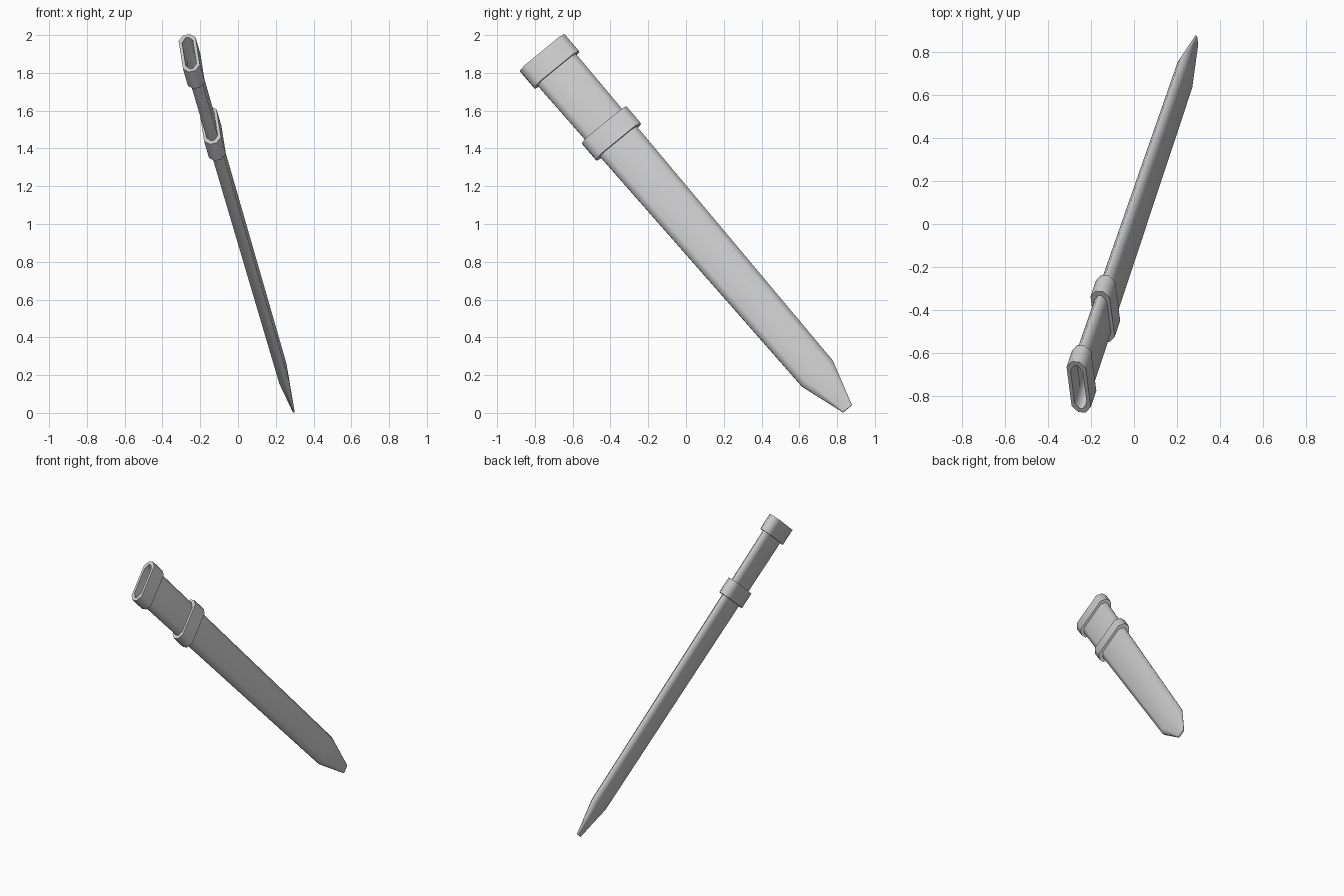
import bpy, bmesh, math
from mathutils import Vector

if "Cube" in bpy.data.objects:
    bpy.data.objects.remove(bpy.data.objects["Cube"])

# Long axis runs from the open mouth down to the tip
MOUTH = Vector((-0.258, -0.76, 1.905))
TIP = Vector((0.292, 0.855, 0.022))
AXIS = (TIP - MOUTH).normalized()
LENGTH = (TIP - MOUTH).length
WIDE = Vector((-0.03, 0.24, 0.192))
WIDE = (WIDE - AXIS * WIDE.dot(AXIS)).normalized()
THICK = AXIS.cross(WIDE)


def section(bm, s, w, f, t, e):
    """Flattened octagon: half width w, flat half width f, half thickness t, edge half thickness e."""
    pts = [(w, e), (f, t), (-f, t), (-w, e), (-w, -e), (-f, -t), (f, -t), (w, -e)]
    return [bm.verts.new(MOUTH + AXIS * s + WIDE * a + THICK * b) for a, b in pts]


def loft(name, sections, cap_end=False, closed=False):
    bm = bmesh.new()
    rings = [section(bm, *p) for p in sections]
    pairs = list(zip(rings, rings[1:]))
    if closed:
        pairs.append((rings[-1], rings[0]))
    for a, b in pairs:
        for i in range(8):
            j = (i + 1) % 8
            bm.faces.new((a[i], a[j], b[j], b[i]))
    if cap_end:
        bm.faces.new(rings[-1])
    bmesh.ops.recalc_face_normals(bm, faces=bm.faces)
    mesh = bpy.data.meshes.new(name)
    bm.to_mesh(mesh)
    bm.free()
    obj = bpy.data.objects.new(name, mesh)
    bpy.context.collection.objects.link(obj)
    bpy.ops.object.select_all(action='DESELECT')
    obj.select_set(True)
    bpy.context.view_layer.objects.active = obj
    bpy.ops.object.shade_smooth_by_angle(angle=math.radians(60))
    return obj


def half_width(s):
    return 0.133 - 0.026 * s / 2.29


# Hollow sheath body with tapered tip
loft("sheath_body", [
    (0.01, 0.133, 0.100, 0.031, 0.009),
    (2.29, 0.107, 0.076, 0.027, 0.008),
    (LENGTH, 0.031, 0.024, 0.005, 0.003),
], cap_end=True)


# Bands around the mouth and below it
def band(name, s, length, w):
    h = half_width(s) - 0.003
    outer = (w, w - 0.035, 0.046, 0.018)
    inner = (h, h - 0.033, 0.029, 0.008)
    e = s + length
    loft(name, [(s, *inner), (s, *outer), (e, *outer), (e, *inner)], closed=True)


band("mouth_band", 0.0, 0.12, 0.153)
band("middle_band", 0.516, 0.118, 0.153)
